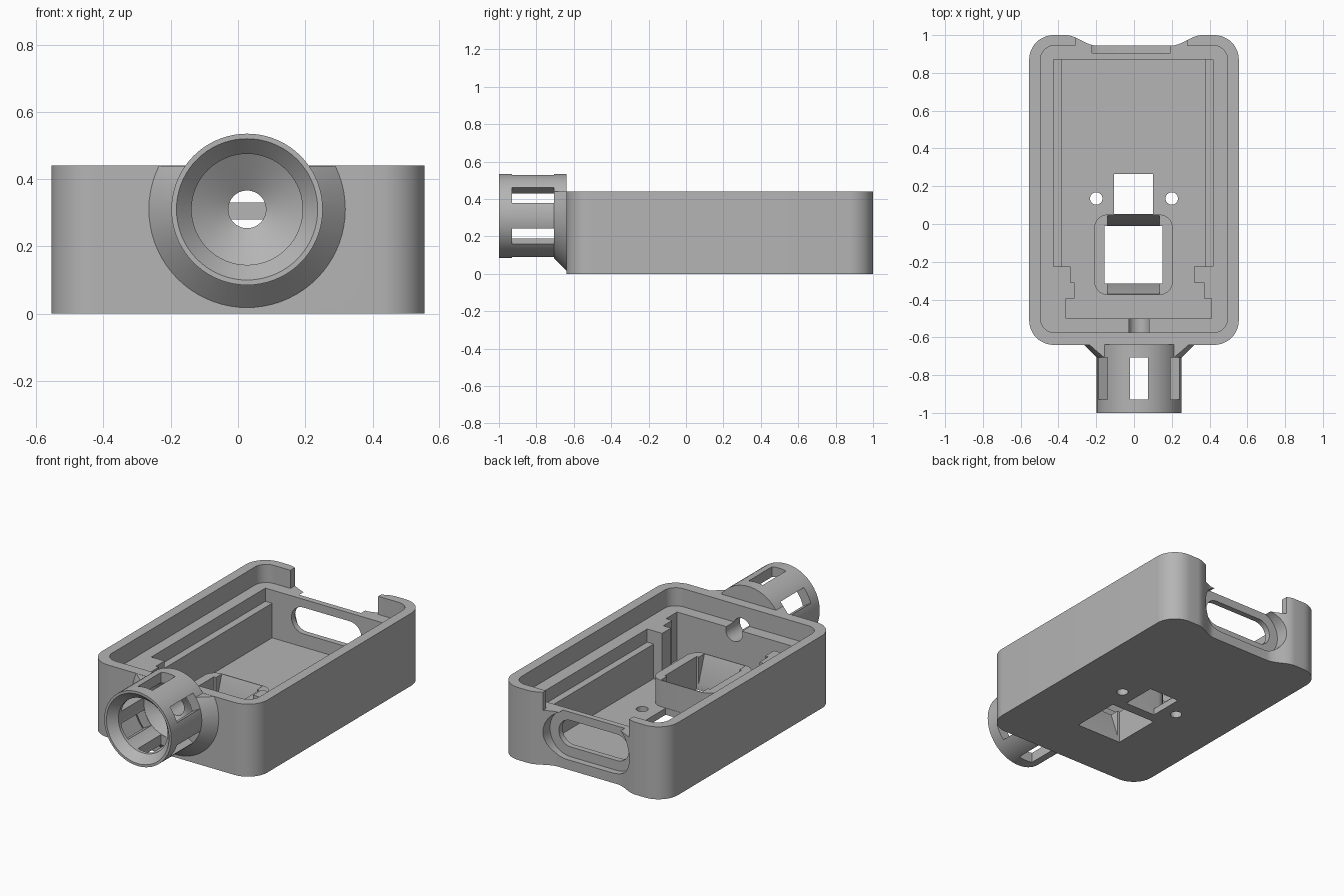
import bpy, bmesh
from math import sin, cos, pi, radians, sqrt
from mathutils import Matrix, Vector

if "Cube" in bpy.data.objects:
    bpy.data.objects.remove(bpy.data.objects["Cube"], do_unlink=True)

grey = bpy.data.materials.new("plastic_grey")
grey.use_nodes = True
GREY = (0.46, 0.46, 0.46, 1)
grey.diffuse_color = GREY
grey.node_tree.nodes["Principled BSDF"].inputs["Base Color"].default_value = GREY


def make(name, bm):
    bmesh.ops.recalc_face_normals(bm, faces=bm.faces)
    mesh = bpy.data.meshes.new(name)
    bm.to_mesh(mesh)
    bm.free()
    mesh.materials.append(grey)
    ob = bpy.data.objects.new(name, mesh)
    bpy.context.scene.collection.objects.link(ob)
    return ob


def prism(name, pts, lo, hi, axis="z"):
    """Extrude a flat outline along z, or an x-z outline along y."""
    place = (lambda u, v, w: (u, v, w)) if axis == "z" else (lambda u, v, w: (u, w, v))
    bm = bmesh.new()
    a = [bm.verts.new(place(u, v, lo)) for u, v in pts]
    b = [bm.verts.new(place(u, v, hi)) for u, v in pts]
    bm.faces.new(a)
    bm.faces.new(b)
    n = len(pts)
    for i in range(n):
        j = (i + 1) % n
        bm.faces.new((a[i], a[j], b[j], b[i]))
    return make(name, bm)


def rect(x0, x1, y0, y1, r=0.0, seg=12):
    if r == 0:
        return [(x0, y0), (x1, y0), (x1, y1), (x0, y1)]
    pts = []
    corners = [(x1 - r, y1 - r), (x0 + r, y1 - r), (x0 + r, y0 + r), (x1 - r, y0 + r)]
    for k, (cx, cy) in enumerate(corners):
        for i in range(seg + 1):
            t = (k + i / seg) * pi / 2
            pts.append((cx + r * cos(t), cy + r * sin(t)))
    return pts


def lathe(name, profile, seg=72):
    """Solid of revolution about the socket axis, profile = (y, radius)."""
    bm = bmesh.new()
    rings = [[bm.verts.new((CX + r * cos(2 * pi * i / seg), y, CZ + r * sin(2 * pi * i / seg)))
              for i in range(seg)] for y, r in profile]
    for a, b in zip(rings, rings[1:]):
        for i in range(seg):
            j = (i + 1) % seg
            bm.faces.new((a[i], a[j], b[j], b[i]))
    bm.faces.new(rings[0])
    bm.faces.new(rings[-1])
    return make(name, bm)


def combine(target, other, op="DIFFERENCE"):
    mod = target.modifiers.new("bool", "BOOLEAN")
    mod.operation, mod.solver, mod.object = op, "EXACT", other
    bpy.context.view_layer.update()
    dg = bpy.context.evaluated_depsgraph_get()
    mesh = bpy.data.meshes.new_from_object(target.evaluated_get(dg))
    target.modifiers.clear()
    target.data = mesh
    bpy.data.objects.remove(other, do_unlink=True)


CX, CZ = 0.027, 0.31          # socket axis
TOP, LEDGE, STEP, FLOOR = 0.44, 0.33, 0.25, 0.04

# Case shell with lid rebate
case = prism("case", rect(-0.555, 0.555, -0.64, 1.0, 0.13), 0, TOP)
combine(case, prism("lid_rebate", rect(-0.495, 0.495, -0.575, 0.945, 0.075), LEDGE, 0.6))

# Board cavity with side rails and stepped front pockets
left = [(-0.38, 0.87), (-0.38, -0.225), (-0.335, -0.225), (-0.335, -0.31),
        (-0.315, -0.31), (-0.315, -0.395), (-0.36, -0.395), (-0.36, -0.5)]
right = [(0.41, -0.5), (0.41, -0.395), (0.37, -0.395), (0.37, -0.31),
         (0.318, -0.31), (0.318, -0.225), (0.375, -0.225), (0.375, 0.87)]
combine(case, prism("cavity", left + right, FLOOR, 0.5))
combine(case, prism("rail_step", rect(-0.425, 0.418, -0.225, 0.87), STEP, 0.5))

# Scooped back recess, lip gap and port opening
N = 14
scoop = []
for i in range(N + 1):
    t = i / N
    scoop.append((-0.36 + 0.16 * t, 1.0 - 0.055 * t * t * (3 - 2 * t)))
scoop += [(-x, y) for x, y in reversed(scoop)]
combine(case, prism("scoop", [(-0.36, 1.1)] + scoop + [(0.36, 1.1)], -0.1, 0.6))
combine(case, prism("lip_gap", rect(-0.31, 0.28, 0.93, 1.1), LEDGE, 0.6))
combine(case, prism("port_recess", rect(-0.31, 0.28, 0.06, 0.34, 0.139), 0.905, 1.1, "y"))
combine(case, prism("port_hole", rect(-0.25, 0.22, 0.12, 0.28, 0.079), 0.8, 1.1, "y"))

# Raised lens surround with a flared window
combine(case, prism("lens_surround", rect(-0.21, 0.205, -0.375, 0.05, 0.07), 0.02, 0.2), "UNION")
combine(case, prism("lens_window", rect(-0.155, 0.15, -0.315, -0.01), -0.1, 0.5))
bm = bmesh.new()
flare = [(-0.315, FLOOR), (-0.01, FLOOR), (0.045, 0.2), (0.045, 0.3), (-0.37, 0.3), (-0.37, 0.2)]
ends = [[bm.verts.new((x, y, z)) for y, z in flare] for x in (-0.14, 0.135)]
for ring in ends:
    bm.faces.new(ring)
for i in range(len(flare)):
    j = (i + 1) % len(flare)
    bm.faces.new((ends[0][i], ends[0][j], ends[1][j], ends[1][i]))
combine(case, make("lens_flare", bm))

# Floor openings
combine(case, prism("square_hole", rect(-0.105, 0.1, 0.052, 0.265), -0.1, 0.2))
for x in (-0.2, 0.2):
    combine(case, prism("screw_hole", rect(x - 0.033, x + 0.033, 0.102, 0.168, 0.0329, 6), -0.1, 0.15))

# Front socket: collar trimmed level with the rim, then the tube
collar = lathe("collar", [(-0.71, 0.222), (-0.64, 0.292), (-0.62, 0.292)])
combine(collar, prism("trim", rect(-1, 1, -1, 0), TOP - 0.001, 1))
combine(case, collar, "UNION")
combine(case, lathe("tube", [(-1.0, 0.225), (-0.638, 0.225)]), "UNION")
combine(case, lathe("bore", [(-1.01, 0.219), (-0.95, 0.165), (-0.705, 0.165),
                             (-0.635, 0.056), (-0.45, 0.056)]))

# Six slots around the socket
for k in range(6):
    slot = prism("slot", rect(0.12, 0.3, -0.0475, 0.0475), -0.93, -0.707, "y")
    slot.data.transform(Matrix.Translation((CX, 0, CZ)) @ Matrix.Rotation(radians(30 + 60 * k), 4, "Y"))
    combine(case, slot)

# Smooth curved walls, keep the edges crisp
bpy.ops.object.select_all(action="DESELECT")
case.select_set(True)
bpy.context.view_layer.objects.active = case
bpy.ops.object.shade_smooth_by_angle(angle=radians(25))
